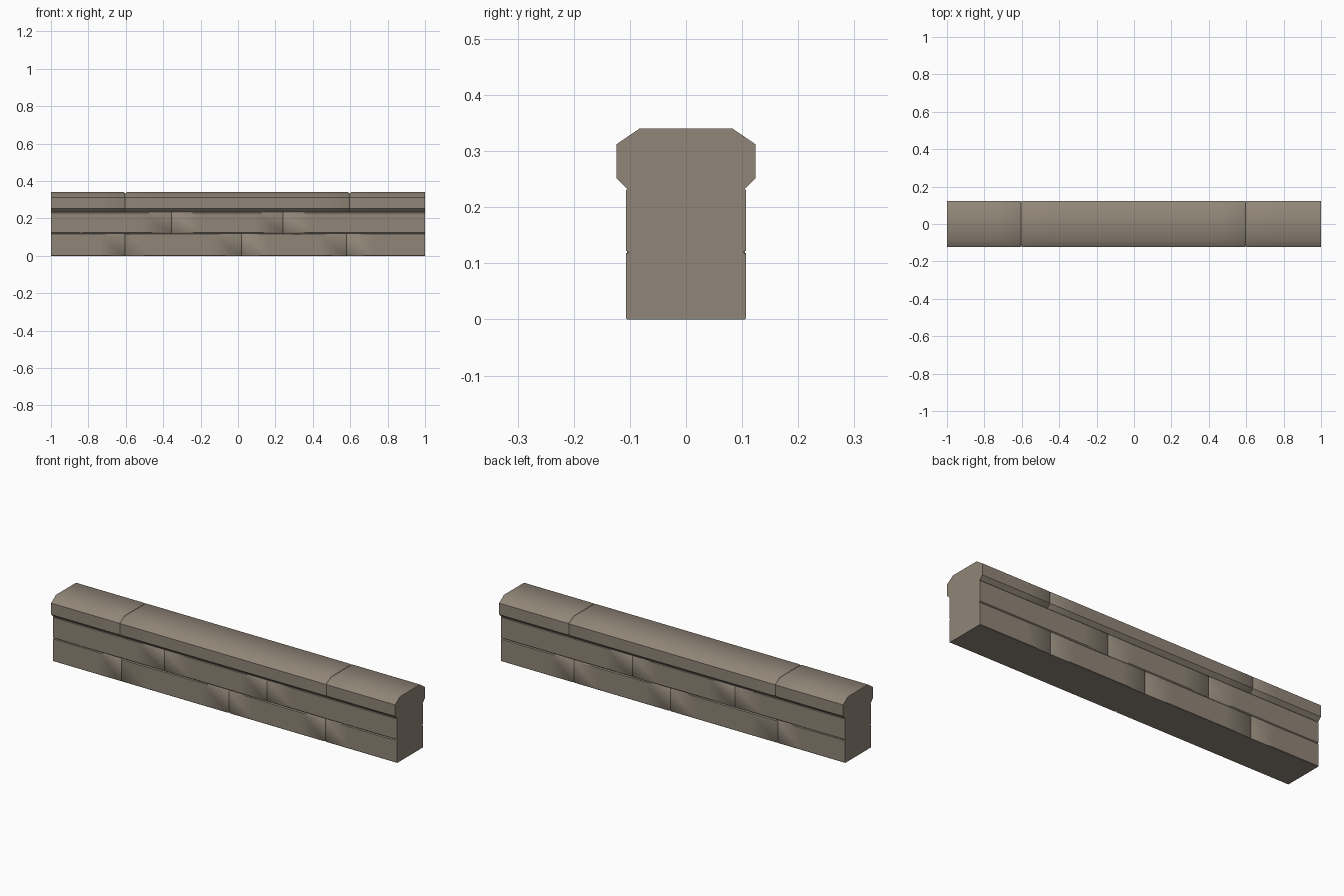
import bpy, bmesh, math, random

if "Cube" in bpy.data.objects:
    bpy.data.objects.remove(bpy.data.objects["Cube"])

random.seed(4)

stone_mat = bpy.data.materials.new("warm grey stone")
stone_mat.diffuse_color = (0.283, 0.238, 0.188, 1)
stone_mat.use_nodes = True
stone_mat.node_tree.nodes["Principled BSDF"].inputs["Base Color"].default_value = stone_mat.diffuse_color


def wall_profile(z0, z1, bottom, top):
    """Half outline (y, z) of a wall block with small worn edges."""
    w = 0.107
    return [(w - bottom, z0), (w, z0 + bottom), (w, z1 - top), (w - top, z1)]


def coping_profile():
    """Half outline (y, z) of the chamfered capping stone."""
    return [(0.105, 0.233), (0.124, 0.252), (0.124, 0.312), (0.083, 0.340)]


def make_stone(name, x0, x1, profile, joint, depth, top_drop):
    """Loft mirrored half outlines along x; ends at joints are chamfered."""
    left, right = x0 > -0.99, x1 < 0.99
    sections = [(x0, left)]
    if left:
        sections.append((x0 + joint, False))
    n = max(2, round((x1 - x0) / 0.15))
    sections += [(x0 + (x1 - x0) * i / n, False) for i in range(1, n)]
    if right:
        sections.append((x1 - joint, False))
    sections.append((x1, right))

    bm = bmesh.new()
    rings = []
    for x, inset in sections:
        half = profile()
        if inset:
            half = [(y - depth, z - (top_drop if i == 3 else 0))
                    for i, (y, z) in enumerate(half)]
        outline = half + [(-y, z) for y, z in reversed(half)]
        rings.append([bm.verts.new((x, y, z)) for y, z in outline])
    for a, b in zip(rings, rings[1:]):
        for i in range(len(a)):
            j = (i + 1) % len(a)
            bm.faces.new((a[i], a[j], b[j], b[i]))
    bm.faces.new(rings[0])
    bm.faces.new(rings[-1])
    bmesh.ops.recalc_face_normals(bm, faces=bm.faces)
    mesh = bpy.data.meshes.new(name)
    bm.to_mesh(mesh)
    bm.free()
    mesh.materials.append(stone_mat)
    ob = bpy.data.objects.new(name, mesh)
    bpy.context.collection.objects.link(ob)
    bpy.ops.object.select_all(action='DESELECT')
    ob.select_set(True)
    bpy.context.view_layer.objects.active = ob
    bpy.ops.object.shade_smooth_by_angle(angle=math.radians(40))


def worn():
    return random.uniform(0.003, 0.005)


def make_course(name, cuts, profile, joint, depth, top_drop=0):
    edges = [-1.0] + cuts + [1.0]
    for i, (a, b) in enumerate(zip(edges, edges[1:])):
        make_stone(f"{name}_{i + 1}", a, b, profile, joint, depth, top_drop)


# Two staggered courses of wall blocks
make_course("lower_block", [-0.605, 0.02, 0.58],
            lambda: wall_profile(0.0, 0.12, 0.002, worn()), 0.006, 0.005)
make_course("upper_block", [-0.355, 0.24],
            lambda: wall_profile(0.12, 0.233, worn(), 0.003), 0.006, 0.005)

# Overhanging capping stones
make_course("coping_stone", [-0.603, 0.597], coping_profile, 0.008, 0.005, 0.006)
